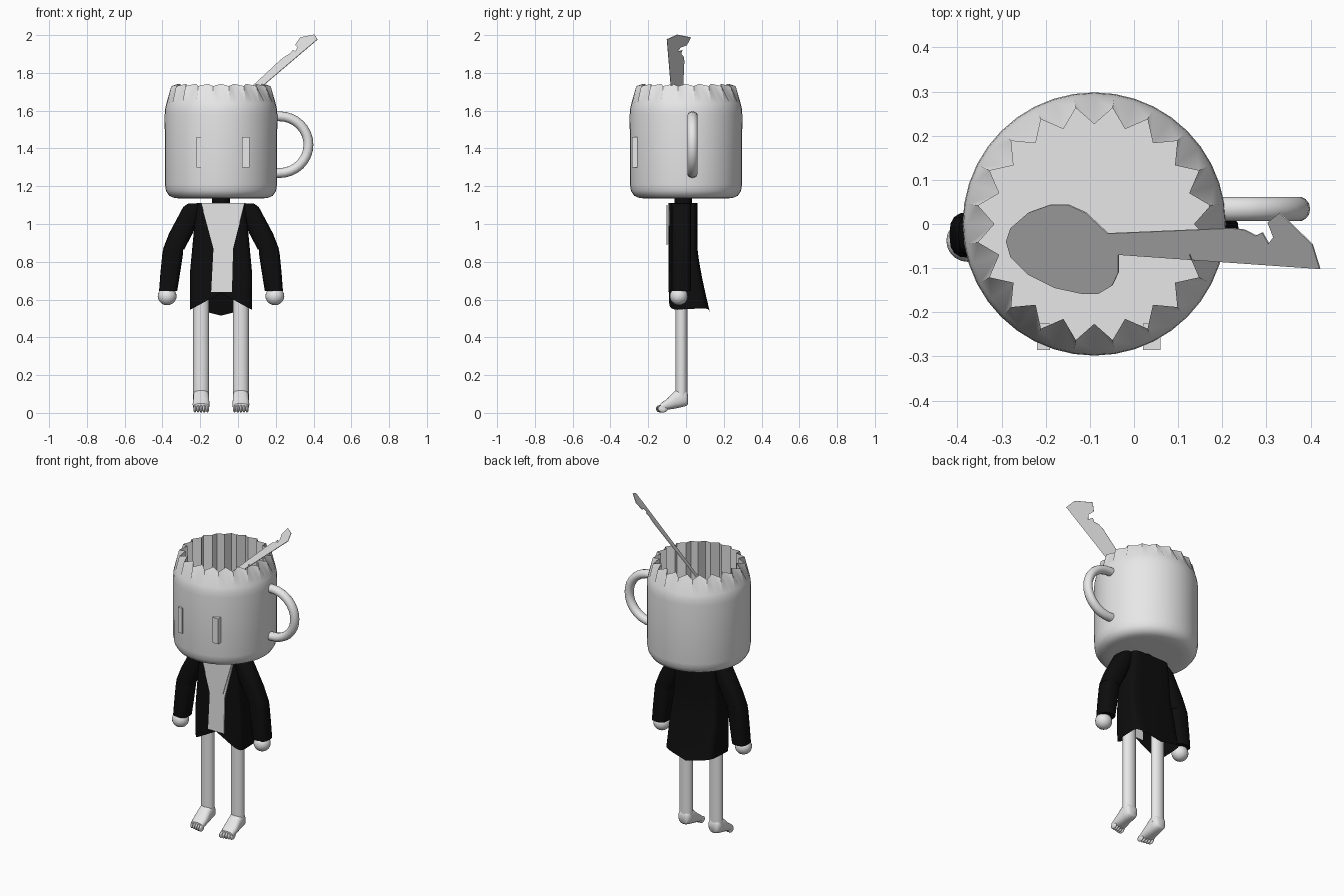
import bpy, bmesh, math
from mathutils import Vector

cube = bpy.data.objects.get("Cube")
if cube:
    bpy.data.objects.remove(cube, do_unlink=True)

CX = -0.09  # the body is off centre because of the handle


def material(name, rgb):
    m = bpy.data.materials.new(name)
    m.use_nodes = True
    m.diffuse_color = (*rgb, 1)
    m.node_tree.nodes["Principled BSDF"].inputs["Base Color"].default_value = (*rgb, 1)
    return m


PALE = material("pale grey", (0.8, 0.8, 0.8))
BLACK = material("coat black", (0.004, 0.004, 0.004))


def finish(name, bm, mat, angle=35, normals=True):
    if normals:
        bmesh.ops.recalc_face_normals(bm, faces=bm.faces)
    me = bpy.data.meshes.new(name)
    bm.to_mesh(me)
    bm.free()
    me.materials.append(mat)
    ob = bpy.data.objects.new(name, me)
    bpy.context.collection.objects.link(ob)
    bpy.ops.object.select_all(action='DESELECT')
    ob.select_set(True)
    bpy.context.view_layer.objects.active = ob
    bpy.ops.object.shade_smooth_by_angle(angle=math.radians(angle))
    return ob


def loft(name, rings, mat, start=True, end=True, angle=35):
    """Skin a list of equally long point rings."""
    bm = bmesh.new()
    vs = [[bm.verts.new(p) for p in ring] for ring in rings]
    n = len(vs[0])
    for a, b in zip(vs, vs[1:]):
        for i in range(n):
            j = (i + 1) % n
            bm.faces.new((a[i], a[j], b[j], b[i]))
    if start:
        bm.faces.new(vs[0][::-1])
    if end:
        bm.faces.new(vs[-1])
    return finish(name, bm, mat, angle)


def squircle(n, power):
    """Unit rounded square, power 2 being a circle."""
    pts = []
    for i in range(n):
        a = math.tau * i / n
        c, s = math.cos(a), math.sin(a)
        pts.append((math.copysign(abs(c) ** (2 / power), c),
                    math.copysign(abs(s) ** (2 / power), s)))
    return pts


def plate(name, pts, push, mat):
    """Thin slab from an outline of 3D points."""
    bm = bmesh.new()
    f = bm.faces.new([bm.verts.new(p) for p in pts])
    out = bmesh.ops.extrude_face_region(bm, geom=[f])
    vs = [v for v in out["geom"] if isinstance(v, bmesh.types.BMVert)]
    bmesh.ops.translate(bm, verts=vs, vec=push)
    return finish(name, bm, mat, 20)


def ball(name, centre, scale, mat, seg=20):
    bm = bmesh.new()
    bmesh.ops.create_uvsphere(bm, u_segments=seg, v_segments=seg // 2, radius=1)
    for v in bm.verts:
        v.co = Vector(c + a * s for c, a, s in zip(centre, v.co, scale))
    return finish(name, bm, mat, 60)


# Mug head: round body, pleated rim and pleated inner wall
N = 40


def mug_ring(r, z):
    return [(CX + r * math.sin(math.tau * i / N), r * math.cos(math.tau * i / N), z)
            for i in range(N)]


def pleat_ring(z, dip):
    ring = []
    for i in range(N):
        a, tip = math.tau * i / N, i % 2
        r = 0.266 if tip else 0.226
        ring.append((CX + r * math.sin(a), r * math.cos(a), z - dip * tip))
    return ring


profile = [(0.2, 1.135), (0.245, 1.137), (0.275, 1.15), (0.291, 1.175), (0.297, 1.21),
           (0.298, 1.58), (0.296, 1.61), (0.289, 1.64)]
rings = [mug_ring(r, z) for r, z in profile]
rings += [pleat_ring(1.742, 0.012), pleat_ring(1.19, 0)]
loft("mug_head", rings, PALE, angle=40)

# Mug handle
path = [(0.17, 1.57)]
for k in range(17):
    a = math.pi * (0.5 - k / 16)
    path.append((0.22 + 0.153 * math.cos(a), 1.42 + 0.15 * math.sin(a)))
path.append((0.17, 1.27))
rings = []
for k, (x, z) in enumerate(path):
    (x0, z0), (x1, z1) = path[max(k - 1, 0)], path[min(k + 1, len(path) - 1)]
    t = Vector((x1 - x0, 0, z1 - z0)).normalized()
    side = Vector((-t.z, 0, t.x))
    rings.append([Vector((x, 0.034, z)) + side * (0.026 * c) + Vector((0, 0.028 * s, 0))
                  for c, s in squircle(14, 2)])
loft("mug_handle", rings, PALE, angle=50)

# Eyes: upright raised blocks
for name, x0, x1 in (("right_eye", -0.22, -0.19), ("left_eye", 0.02, 0.06)):
    plate(name, [(x0, -0.285, 1.3), (x1, -0.285, 1.3), (x1, -0.285, 1.46),
                 (x0, -0.285, 1.46)], (0, 0.06, 0), PALE)

# Spoon: flat outline lying on a tilted plane
spoon = [(-0.036, -0.07), (-0.036, -0.11), (-0.05, -0.14), (-0.08, -0.158), (-0.12, -0.158),
         (-0.18, -0.145), (-0.24, -0.115), (-0.28, -0.075), (-0.29, -0.04), (-0.28, -0.01),
         (-0.24, 0.025), (-0.19, 0.043), (-0.15, 0.043), (-0.11, 0.025), (-0.06, -0.022),
         (0.22, -0.01), (0.25, -0.014), (0.275, -0.027), (0.29, -0.02), (0.304, -0.045),
         (0.315, -0.03), (0.302, 0.003), (0.329, 0.025), (0.403, -0.047), (0.42, -0.102)]
plate("spoon", [(x, y, 0.9 * x + 0.72 * y + 1.674) for x, y in spoon],
      (0.002, 0.0015, -0.002), PALE)

# Coat: boxy torso flaring to a tail at the back, open below
rings = []
for k in range(13):
    s = k / 12
    ring = []
    for u, v in squircle(36, 6):
        t = (v + 1) / 2
        hem = (1 - t) * (0.635 - 0.09 * abs(u)) + t * (0.515 + 0.04 * abs(u))
        z = 1.11 + (hem - 1.11) * s
        back = 0.06 + 0.07 * max(0, (0.88 - z) / 0.36) ** 1.3
        ring.append((CX + u * (0.13 + 0.035 * min(1, 1.5 * s)),
                     -0.09 + t * (back + 0.09), z))
    rings.append(ring)
loft("coat", rings, BLACK, end=False)

# Shirt front in the coat opening, with a loose collar flap
shirt = [(-0.105, 1.11), (-0.04, 0.87), (-0.052, 0.64), (0.058, 0.64), (0.064, 0.87),
         (0.125, 1.11)]
plate("shirt_front", [(CX + x, -0.096, z) for x, z in shirt], (0, 0.008, 0), PALE)
flap = [(-0.03, 1.1), (-0.065, 0.99), (-0.035, 0.89), (0.028, 1.1)]
plate("collar_flap", [(x, -0.102, z) for x, z in flap], (0, 0.005, 0), PALE)

# Neck
loft("neck", [[(CX + 0.047 * c, -0.015 + 0.047 * s, z) for c, s in squircle(16, 2)]
              for z in (1.1, 1.15)], BLACK)

# Sleeves, hands, legs and feet, once per side
upper_arm = [(1.108, 0.09, 0.174), (1.09, 0.09, 0.2), (0.95, 0.15, 0.275), (0.865, 0.195, 0.308)]
forearm = [(0.885, 0.2, 0.298), (0.85, 0.2, 0.31), (0.75, 0.215, 0.32), (0.645, 0.232, 0.328)]
foot = [(0.01, 0.045, 0.1, 0.028), (0, 0.036, 0.12, 0.038), (-0.03, 0.028, 0.135, 0.042),
        (-0.06, 0.022, 0.115, 0.042), (-0.1, 0.016, 0.075, 0.045), (-0.135, 0.01, 0.05, 0.041)]
for label, m in (("right", -1), ("left", 1)):
    for part, rows in (("upper_sleeve", upper_arm), ("lower_sleeve", forearm)):
        loft(f"{label}_{part}",
             [[(CX + m * ((a + b) / 2 + c * (b - a) / 2), -0.025 + 0.052 * s, z)
               for c, s in squircle(16, 2.8)] for z, a, b in rows], BLACK)
    ball(f"{label}_hand", (CX + m * 0.285, -0.038, 0.618), (0.05, 0.048, 0.048), PALE)

    fx = CX + m * 0.105
    loft(f"{label}_leg", [[(fx + 0.042 * c, -0.024 + 0.032 * s, z)
                           for c, s in squircle(18, 2)] for z in (0.08, 0.3, 0.68)], PALE)
    loft(f"{label}_foot",
         [[(fx + w * c, y, (lo + hi) / 2 + s * (hi - lo) / 2)
           for c, s in squircle(18, 2.6)] for y, lo, hi, w in foot], PALE, angle=50)
    for k in range(5):
        reach = 0.134 - 0.003 * k
        ball(f"{label}_toe_{k + 1}", (fx - m * (0.033 - 0.0165 * k), -reach, 0.022),
             (0.0095, 0.026, 0.021), PALE, 10)
